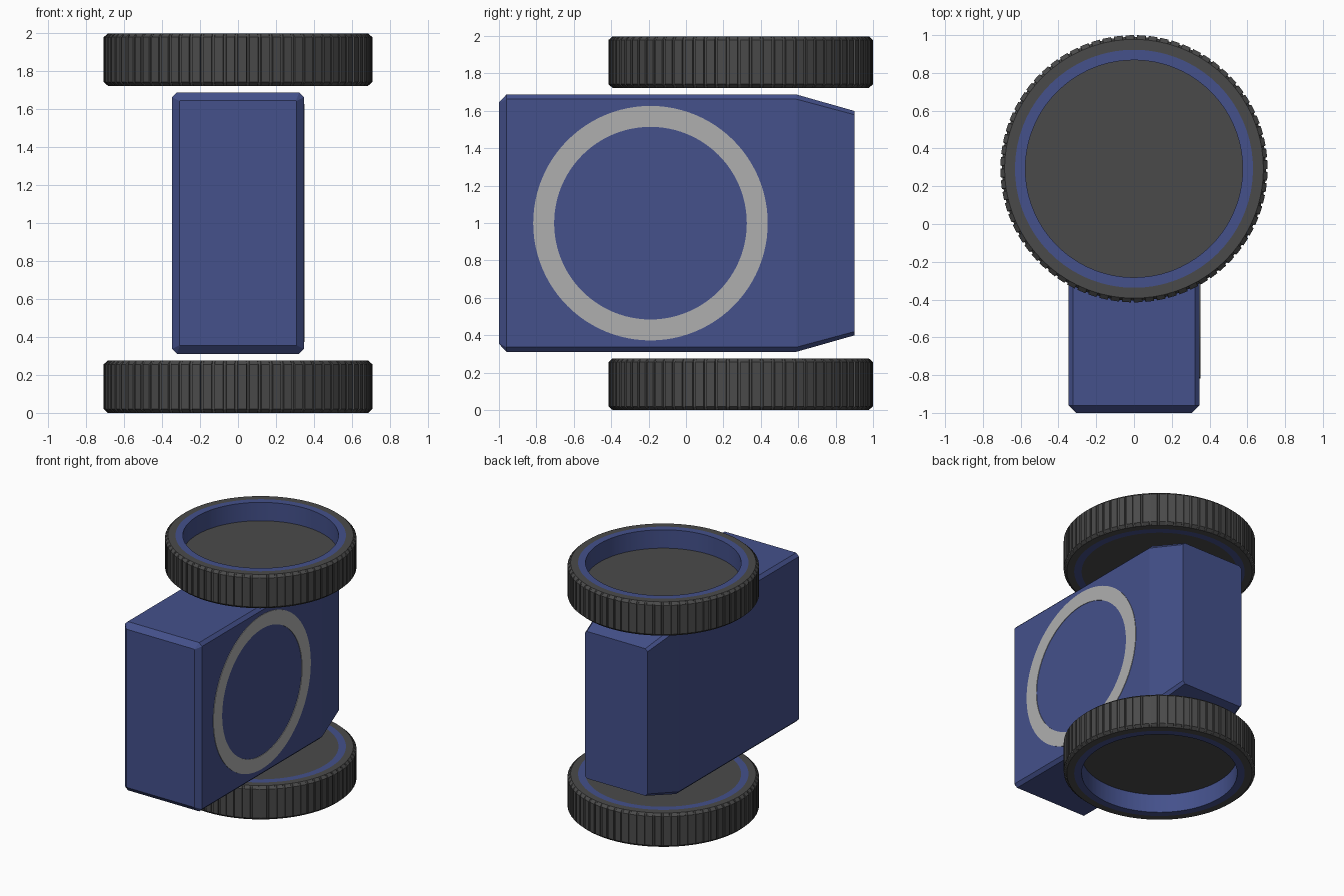
import bpy, bmesh
from math import cos, sin, pi, radians

cube = bpy.data.objects.get("Cube")
if cube:
    bpy.data.objects.remove(cube, do_unlink=True)


def material(name, rgb):
    mat = bpy.data.materials.new(name)
    mat.use_nodes = True
    mat.diffuse_color = (*rgb, 1)
    mat.node_tree.nodes["Principled BSDF"].inputs["Base Color"].default_value = (*rgb, 1)
    return mat


BLUE = material("body blue", (0.058, 0.082, 0.26))
RUBBER = material("dark rubber", (0.068, 0.068, 0.068))
GREY = material("light grey", (0.43, 0.43, 0.43))

HEIGHT = 1.998
MID = HEIGHT / 2


def finish(bm, name, mats, smooth=False):
    bmesh.ops.remove_doubles(bm, verts=bm.verts, dist=0.0001)
    bmesh.ops.recalc_face_normals(bm, faces=bm.faces)
    mesh = bpy.data.meshes.new(name)
    bm.to_mesh(mesh)
    bm.free()
    for mat in mats:
        mesh.materials.append(mat)
    obj = bpy.data.objects.new(name, mesh)
    bpy.context.collection.objects.link(obj)
    if smooth:
        bpy.ops.object.select_all(action='DESELECT')
        obj.select_set(True)
        bpy.context.view_layer.objects.active = obj
        bpy.ops.object.shade_smooth_by_angle(angle=radians(25))
    return obj


def bridge(bm, a, b, index=0):
    n = len(a)
    for i in range(n):
        j = (i + 1) % n
        bm.faces.new((a[i], a[j], b[j], b[i])).material_index = index


# Body: chamfered sections lofted from front to tapered back
def section(bm, y, w, h, c):
    pts = []
    for sx, sz in ((1, 1), (-1, 1), (-1, -1), (1, -1)):
        corner = [(sx * w, sz * (h - c)), (sx * (w - c), sz * h)]
        pts += corner if sx * sz > 0 else corner[::-1]
    return [bm.verts.new((x, y, MID + z)) for x, z in pts]


bm = bmesh.new()
rings = [section(bm, *s) for s in (
    (-1, 0.307, 0.645, 0.002), (-0.96, 0.347, 0.688, 0.025),
    (0.59, 0.347, 0.688, 0.025), (0.9, 0.283, 0.6, 0.02))]
for a, b in zip(rings, rings[1:]):
    bridge(bm, a, b)
bm.faces.new(rings[0])
bm.faces.new(rings[-1])
finish(bm, "body", [BLUE])


# Painted ring plate on the left side
bm = bmesh.new()
loops = []
for x, r in ((0.345, 0.515), (0.351, 0.515), (0.351, 0.627), (0.345, 0.627)):
    loops.append([bm.verts.new((x, -0.19 + r * cos(2 * pi * i / 96),
                                MID + r * sin(2 * pi * i / 96))) for i in range(96)])
for k in range(4):
    bridge(bm, loops[k], loops[(k + 1) % 4])
finish(bm, "side_ring", [GREY], True)


# Wheels: one revolved profile with narrow tread grooves, mirrored in height
RIDGES = 72
THICK = 0.276
# radius, height from the outer side, grooved
PROFILE = [(0.575, 0.15, 0), (0.575, 0, 0), (0.63, 0, 0), (0.685, 0, 0),
           (0.7075, 0.02, 1), (0.7075, THICK - 0.02, 1), (0.685, THICK, 0),
           (0.63, THICK, 0), (0.575, THICK, 0)]
BLUE_BANDS = (0, 1, 7)
STEPS = ((0, 0), (0.72, 0), (0.76, 0.009), (0.96, 0.009))


def wheel(name, flip):
    bm = bmesh.new()
    loops = []
    for r, z, grooved in PROFILE:
        loop = []
        for k in range(RIDGES):
            for frac, drop in STEPS:
                a = 2 * pi * (k + frac) / RIDGES
                rr = r - drop * grooved
                loop.append(bm.verts.new((rr * cos(a), 0.2925 + rr * sin(a),
                                          HEIGHT - z if flip else z)))
        loops.append(loop)
    for i in range(len(loops) - 1):
        bridge(bm, loops[i], loops[i + 1], 1 if i in BLUE_BANDS else 0)
    bm.faces.new(loops[0])
    bm.faces.new(loops[-1])
    finish(bm, name, [RUBBER, BLUE], True)


wheel("lower_wheel", False)
wheel("upper_wheel", True)
